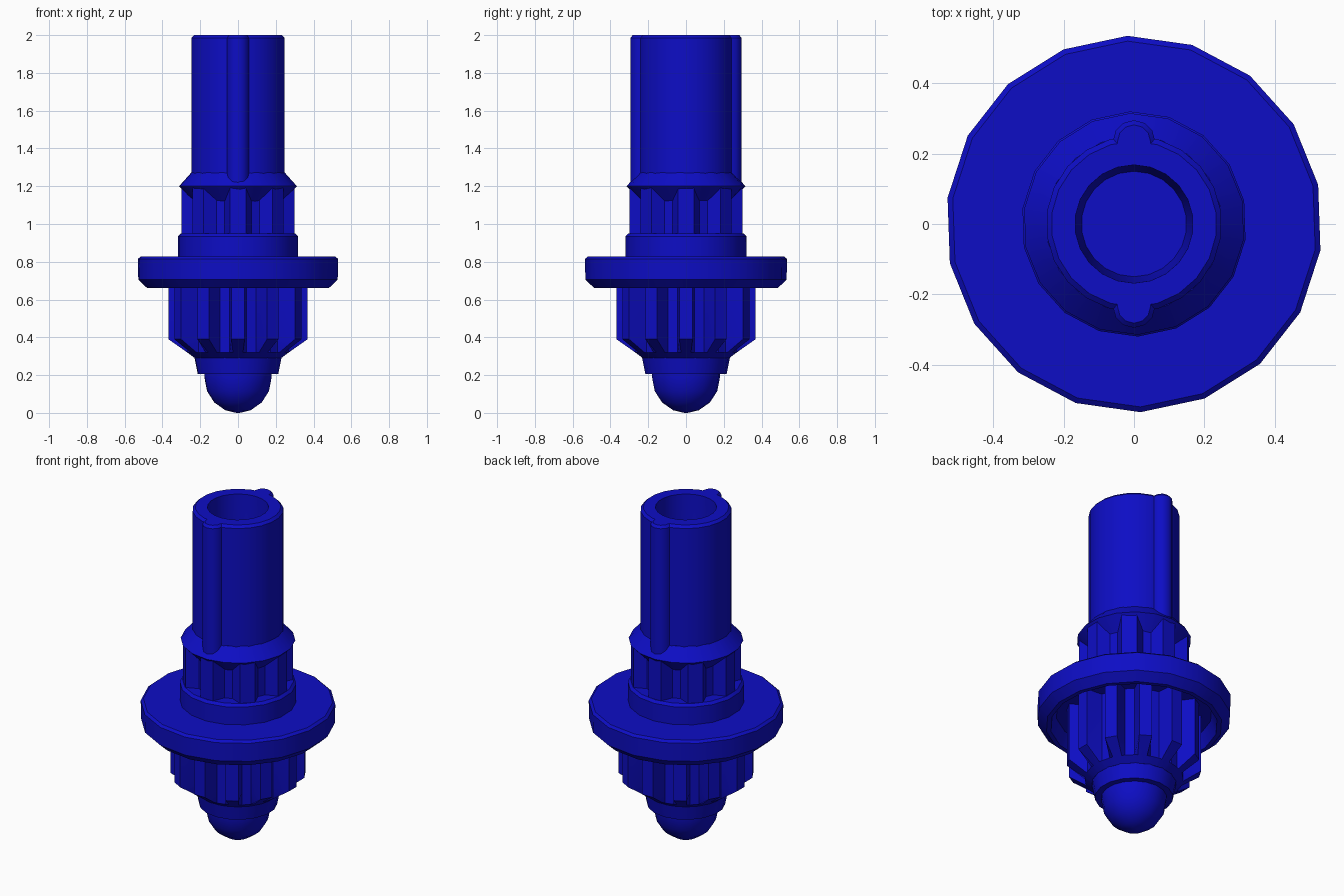
import bpy, bmesh, math
from math import sin, cos, radians, tau

if "Cube" in bpy.data.objects:
    bpy.data.objects.remove(bpy.data.objects["Cube"])

blue = bpy.data.materials.new("deep blue")
blue.diffuse_color = (0.004, 0.004, 0.56, 1)
blue.use_nodes = True
blue.node_tree.nodes["Principled BSDF"].inputs["Base Color"].default_value = blue.diffuse_color


def finish(name, bm, smooth=30):
    bmesh.ops.remove_doubles(bm, verts=bm.verts, dist=1e-5)
    bmesh.ops.recalc_face_normals(bm, faces=bm.faces)
    mesh = bpy.data.meshes.new(name)
    bm.to_mesh(mesh)
    bm.free()
    mesh.materials.append(blue)
    ob = bpy.data.objects.new(name, mesh)
    bpy.context.collection.objects.link(ob)
    bpy.ops.object.select_all(action='DESELECT')
    bpy.context.view_layer.objects.active = ob
    ob.select_set(True)
    bpy.ops.object.shade_smooth_by_angle(angle=radians(smooth))
    return ob


def loft(bm, rings):
    """Bridge a list of closed rings, capping both ends."""
    loops = [[bm.verts.new(p) for p in ring] for ring in rings]
    n = len(loops[0])
    for a, b in zip(loops, loops[1:]):
        for i in range(n):
            j = (i + 1) % n
            bm.faces.new((a[i], a[j], b[j], b[i]))
    bm.faces.new(loops[0][::-1])
    bm.faces.new(loops[-1])


def lathe(name, profile, sides=18, phase=92, smooth=30):
    """Turn (radius, height) points round the vertical axis."""
    bm = bmesh.new()
    start = radians(phase)
    loft(bm, [[(r * cos(start + tau * i / sides), r * sin(start + tau * i / sides), z)
               for i in range(sides)] for r, z in profile])
    return finish(name, bm, smooth)


def gear(name, teeth, tip, root, tip_half, root_half, layers):
    """Toothed prism whose radius is clipped at each (height, limit) layer."""
    outline = []
    for t in range(teeth):
        a = 360 * t / teeth
        outline += [(root, a - root_half), (tip, a - tip_half),
                    (tip, a + tip_half), (root, a + root_half)]
    bm = bmesh.new()
    loft(bm, [[(min(r, lim) * cos(radians(a)), min(r, lim) * sin(radians(a)), z)
               for r, a in outline] for z, lim in layers])
    return finish(name, bm, 20)


# Rounded nose and the cup that holds it
dome = [(0.18 * sin(radians(a)), 0.19 - 0.19 * cos(radians(a)))
        for a in (3, 22, 45, 67, 90)]
lathe("nose", dome + [(0.18, 0.25)], 18)
lathe("nose_cup", [(0.215, 0.205), (0.233, 0.295), (0.2, 0.31)], 18)

# Lower gear, chamfered toward the nose
gear("lower_gear", 12, 0.37, 0.27, 5.5, 9.5,
     [(0.29, 0.23), (0.32, 0.27), (0.39, 0.37), (0.76, 0.4)])

# Wide flange, hollow underneath
lathe("flange", [(0.2, 0.74), (0.43, 0.74), (0.46, 0.66), (0.485, 0.66), (0.533, 0.705),
                 (0.535, 0.815), (0.52, 0.828), (0.2, 0.828)])
lathe("flange_step", [(0.32, 0.8), (0.32, 0.935), (0.305, 0.95), (0.2, 0.95)])

# Upper gear and the double cone collar over it
gear("upper_gear", 8, 0.302, 0.24, 8, 17, [(0.92, 0.4), (1.192, 0.4)])
lathe("cone_collar", [(0.22, 1.1), (0.315, 1.2), (0.25, 1.272), (0.2, 1.272)])

# Hollow shaft with a bevelled lip
lathe("shaft", [(0.15, 1.35), (0.153, 1.38), (0.168, 2.0), (0.235, 2.0),
                (0.25, 1.985), (0.25, 1.22), (0.2, 1.22)], 22, 90)

# Rounded key ribs, front and back of the shaft
for side, label in ((-1, "front"), (1, "back")):
    bm = bmesh.new()
    arc = [(0.06 * cos(radians(a)), 0.06 * sin(radians(a))) for a in range(0, 181, 30)]
    def section(k, z):
        pts = [(0.06 * k, -0.05)] + [(x * k, y * k) for x, y in arc] + [(-0.06 * k, -0.05)]
        return [(x * side, (y + 0.235) * side, z) for x, y in pts]
    loft(bm, [section(1, 1.22), section(1, 1.985), section(0.78, 2.0)])
    finish(label + "_rib", bm, 40)
